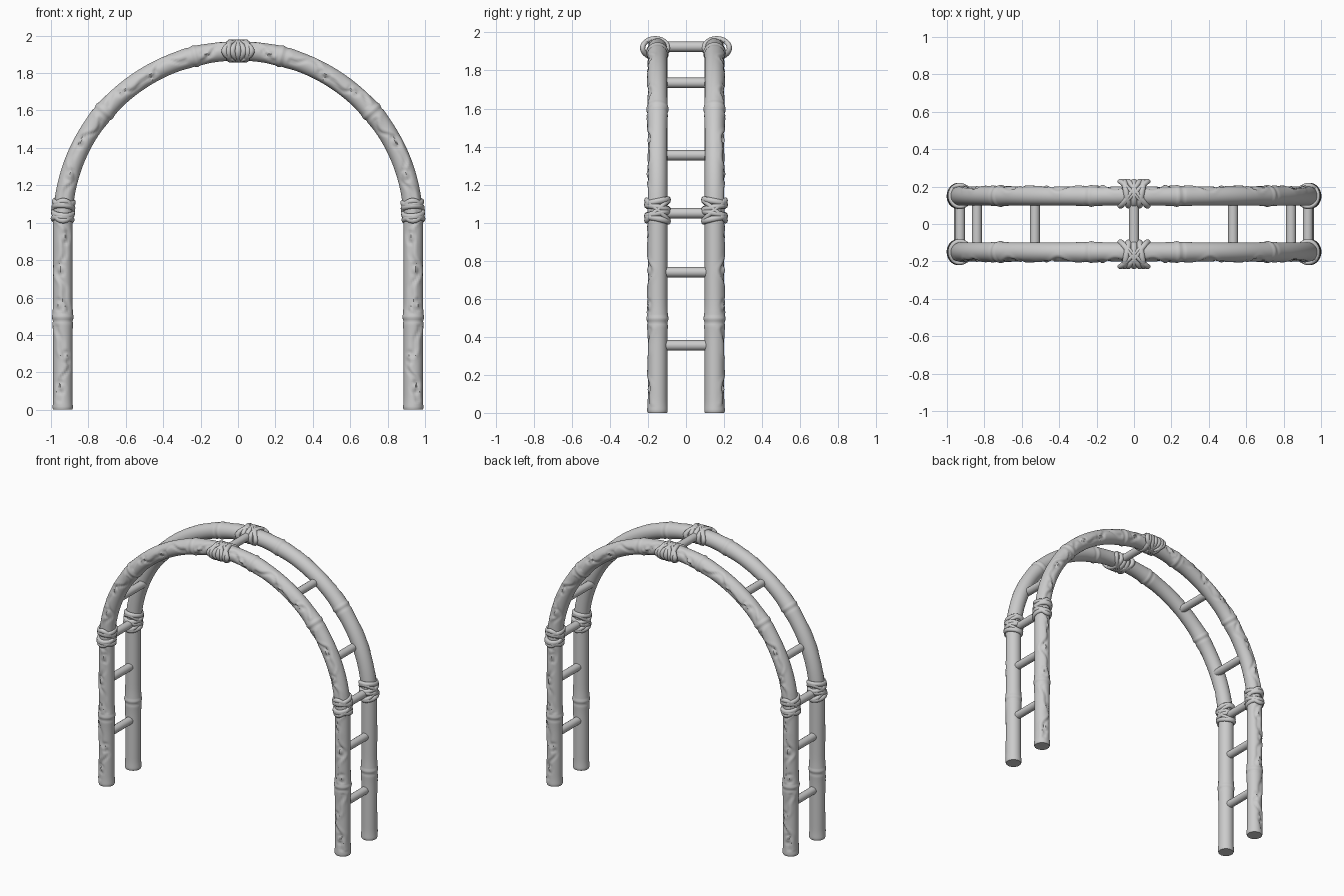
import bpy, bmesh, math
from mathutils import Vector

if "Cube" in bpy.data.objects:
    bpy.data.objects.remove(bpy.data.objects["Cube"])

wood = bpy.data.materials.new("plain grey wood")
wood.diffuse_color = (0.6, 0.6, 0.6, 1)
wood.use_nodes = True
wood.node_tree.nodes["Principled BSDF"].inputs["Base Color"].default_value = wood.diffuse_color

LEG_X, SPRING_Z, RISE, ARCH_Y = 0.937, 1.0, 0.918, 0.15
HALF = SPRING_Z + math.pi / 2 * 0.93          # length from foot to crown
SIDES = 28


def centre(s):
    """Point and tangent on the arch line, s measured from the left foot."""
    if s > HALF:
        p, t = centre(2 * HALF - s)
        return Vector((-p.x, p.y, p.z)), Vector((t.x, t.y, -t.z))
    if s <= SPRING_Z:
        return Vector((-LEG_X, 0, s)), Vector((0, 0, 1))
    a = (s - SPRING_Z) / (HALF - SPRING_Z) * math.pi / 2
    p = Vector((-LEG_X * math.cos(a), 0, SPRING_Z + RISE * math.sin(a)))
    t = Vector((LEG_X * math.sin(a), 0, RISE * math.cos(a))).normalized()
    return p, t


def bump(x, w):
    return math.exp(-(x / w) ** 2)


NODES = (0.485, 1.645, 2.22)                   # bamboo joints on each half


def radius(s):
    d = min(s, 2 * HALF - s)
    r = 0.0515 + 0.003 * bump(d, 0.04) - 0.004 * bump(d, 0.006)
    for n in NODES:
        r += 0.004 * bump(d - n, 0.06) + 0.004 * bump(d - n - 0.012, 0.008)
        r -= 0.003 * bump(d - n + 0.012, 0.008)
    return r


def grain(s, phi):
    """Carved wavy grain and knots on the outward face."""
    d = min(s, 2 * HALF - s)
    if abs(phi) > 1.5 or min(abs(d - n) for n in NODES) < 0.035 or d < 0.04:
        return 0
    fade = math.cos(phi) ** 0.5
    wave = 0.55 * math.sin(d * 19) + 0.25 * math.sin(d * 43 + 1)
    g = -0.007 * bump(phi - wave, 0.2) + 0.004 * bump(phi - wave - 0.45, 0.25)
    for k in (0.12, 0.28, 0.56, 0.75, 0.92, 1.26, 1.45, 1.8, 1.98, 2.3):
        q = math.hypot((d - k) / 0.03, (phi + 0.5 * math.sin(k * 30)) / 0.35)
        g += 0.005 * bump(q, 0.45) - 0.006 * bump(q - 1, 0.3)
    return g * fade


def make_object(name, rings, closed):
    """Skin rings of points; closed joins the ends, otherwise they are capped."""
    bm = bmesh.new()
    rows = [[bm.verts.new(p) for p in ring] for ring in rings]
    m = len(rows[0])
    pairs = list(zip(rows, rows[1:])) + ([(rows[-1], rows[0])] if closed else [])
    for a, b in pairs:
        for j in range(m):
            k = (j + 1) % m
            bm.faces.new((a[j], a[k], b[k], b[j]))
    if not closed:
        bm.faces.new(rows[0][::-1])
        bm.faces.new(rows[-1])
    bmesh.ops.recalc_face_normals(bm, faces=bm.faces)
    me = bpy.data.meshes.new(name)
    bm.to_mesh(me)
    bm.free()
    ob = bpy.data.objects.new(name, me)
    bpy.context.collection.objects.link(ob)
    me.materials.append(wood)
    bpy.ops.object.select_all(action='DESELECT')
    ob.select_set(True)
    bpy.context.view_layer.objects.active = ob
    bpy.ops.object.shade_smooth_by_angle(angle=math.radians(50))
    return ob


def arch(name, side):
    rings, count = [], 560
    for i in range(count + 1):
        s = 2 * HALF * i / count
        c, t = centre(s)
        n = Vector((-t.z, 0, t.x))             # away from the opening
        ring = []
        for j in range(SIDES):
            phi = 2 * math.pi * j / SIDES
            phi = phi - 2 * math.pi if phi > math.pi else phi
            r = radius(s) + grain(s, phi)
            ring.append(c + Vector((0, side * (ARCH_Y + r * math.cos(phi)), 0))
                        + n * r * math.sin(phi))
        rings.append(ring)
    make_object(name, rings, False)


def rope_loop(name, s, side, ry, rn, offset, tilt, thick, shift):
    """One wrap of cord, tilted so that opposite tilts cross on the outer face."""
    c, t = centre(s)
    n = Vector((-t.z, 0, t.x))
    y = Vector((0, side, 0))
    rings = []
    for i in range(36):
        a = 2 * math.pi * i / 36
        mid = (c + y * (ARCH_Y + shift + ry * math.sin(a)) + n * rn * math.cos(a)
               + t * (offset + tilt * math.sin(a)))
        out = (y * math.sin(a) + n * math.cos(a)).normalized()
        rings.append([mid + out * thick * 0.8 * math.cos(b) + t * thick * math.sin(b)
                      for b in (2 * math.pi * j / 10 for j in range(10))])
    make_object(name, rings, True)


# Pair of bamboo arches, with cord bindings at the springing and the crown
for label, side in (("front", -1), ("back", 1)):
    arch(label + "_arch", side)
    for place, s in (("left", 1.065), ("right", 2 * HALF - 1.065)):
        for i, (off, tilt) in enumerate(((-0.045, 0.012), (-0.015, -0.012), (0.018, 0.012),
                                         (0.046, -0.012), (0, 0.052), (0, -0.052))):
            rope_loop(f"{label}_{place}_binding_{i}", s, side, 0.057, 0.051,
                      off, tilt, 0.0165, 0)
    for i, (off, tilt) in enumerate(((-0.04, -0.012), (0, 0), (0.04, 0.012), (0, 0.072),
                                     (0, -0.072), (-0.02, 0.05), (0.02, -0.05))):
        rope_loop(f"{label}_crown_binding_{i}", HALF, side, 0.066, 0.049,
                  off, tilt, 0.017, 0.012)


def rung(name, x, z, r=0.027):
    rings = [[Vector((x + r * math.cos(a), y, z + r * math.sin(a)))
              for a in (2 * math.pi * j / 16 for j in range(16))]
             for y in (-ARCH_Y, ARCH_Y)]
    make_object(name, rings, False)


# Ladder rungs joining the two arches
for label, sx in (("left", -1), ("right", 1)):
    for i, (x, z) in enumerate(((0.935, 0.355), (0.935, 0.74), (0.93, 1.05),
                                (0.84, 1.355), (0.53, 1.735))):
        rung(f"{label}_rung_{i}", sx * x, z)
rung("crown_rung", 0, 1.925)
